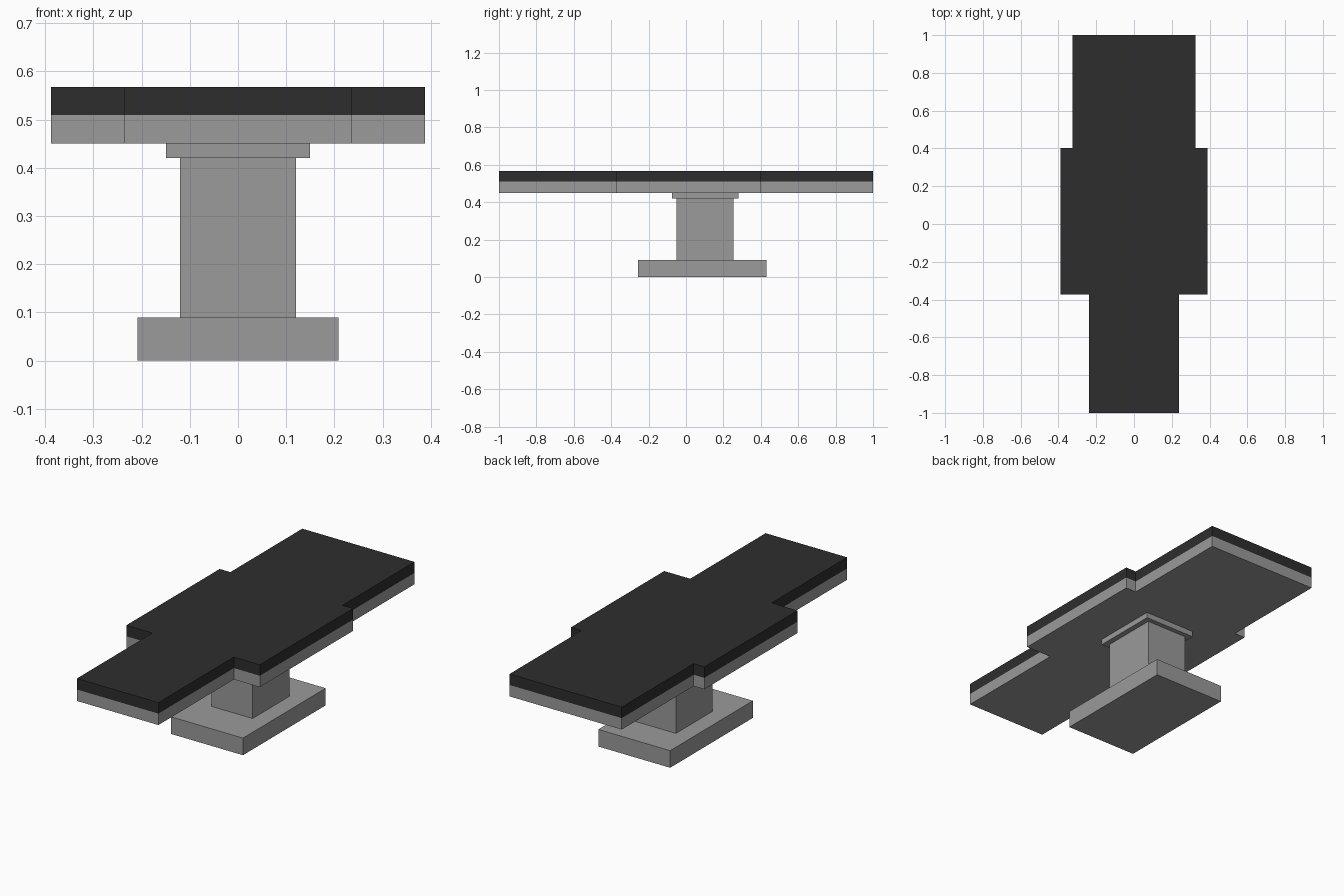
import bpy, bmesh

if "Cube" in bpy.data.objects:
    bpy.data.objects.remove(bpy.data.objects["Cube"])


def material(name, value):
    m = bpy.data.materials.new(name)
    m.diffuse_color = (value, value, value, 1)
    m.use_nodes = True
    m.node_tree.nodes["Principled BSDF"].inputs["Base Color"].default_value = m.diffuse_color
    return m


grey = material("mid_grey", 0.325)
dark = material("near_black", 0.027)


def prism(name, outline, levels, mats):
    """Extrude an outline through the z levels, one material per layer."""
    bm = bmesh.new()
    rings = [[bm.verts.new((x, y, z)) for x, y in outline] for z in levels]
    n = len(outline)
    bm.faces.new(rings[0][::-1])
    for layer, (a, b) in enumerate(zip(rings, rings[1:])):
        for i in range(n):
            j = (i + 1) % n
            bm.faces.new((a[i], a[j], b[j], b[i])).material_index = layer
    bm.faces.new(rings[-1]).material_index = len(mats) - 1
    bmesh.ops.recalc_face_normals(bm, faces=bm.faces)
    me = bpy.data.meshes.new(name)
    bm.to_mesh(me)
    bm.free()
    for m in mats:
        me.materials.append(m)
    bpy.context.collection.objects.link(bpy.data.objects.new(name, me))


def box(name, hx, y0, y1, z0, z1):
    prism(name, [(-hx, y0), (hx, y0), (hx, y1), (-hx, y1)], [z0, z1], [grey])


# Pedestal: foot, column and mounting plate
box("base_foot", 0.209, -0.257, 0.43, 0, 0.09)
box("column", 0.12, -0.05, 0.255, 0.09, 0.42)
box("mounting_plate", 0.149, -0.075, 0.28, 0.42, 0.45)

# Stepped table top: mirrored half outline, grey below and dark above
half = [(0.237, -1), (0.237, -0.373), (0.388, -0.373),
        (0.388, 0.402), (0.326, 0.402), (0.326, 1)]
outline = half + [(-x, y) for x, y in reversed(half)]
prism("table_top", outline, [0.45, 0.51, 0.568], [grey, dark])
